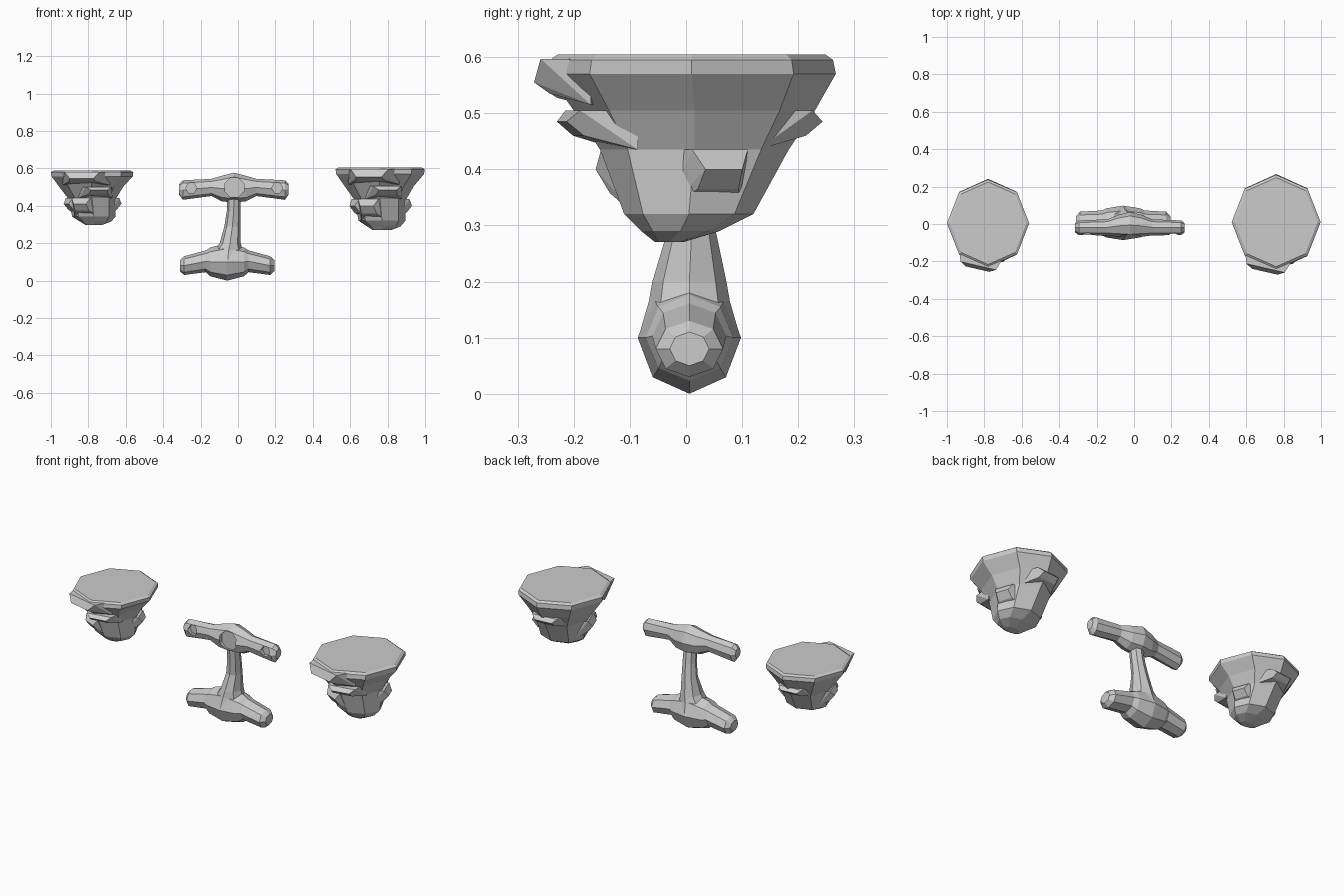
import bpy, bmesh
from math import sin, cos, pi, radians
from mathutils import Vector

if "Cube" in bpy.data.objects:
    bpy.data.objects.remove(bpy.data.objects["Cube"])


def finish(name, bm):
    bmesh.ops.recalc_face_normals(bm, faces=bm.faces[:])
    me = bpy.data.meshes.new(name)
    bm.to_mesh(me)
    bm.free()
    ob = bpy.data.objects.new(name, me)
    bpy.context.collection.objects.link(ob)
    return ob


def loft(name, axis, sections, n=8):
    """sections: position on axis, two centre values, two radii."""
    bm = bmesh.new()
    rings = []
    for p, a, b, ra, rb in sections:
        ring = []
        for i in range(n):
            t = 2 * pi * i / n
            u, v = a + ra * cos(t), b + rb * sin(t)
            ring.append(bm.verts.new((p, u, v) if axis == 'x' else (u, v, p)))
        rings.append(ring)
    for r, s in zip(rings, rings[1:]):
        for i in range(n):
            j = (i + 1) % n
            bm.faces.new((r[i], r[j], s[j], s[i]))
    bm.faces.new(rings[0])
    bm.faces.new(rings[-1])
    return finish(name, bm)


def ledge(name, centre, angle, reach, depth, width, zs):
    """Chipped stone lump pointing outwards at an angle."""
    d = Vector((cos(radians(angle)), sin(radians(angle)), 0))
    s = Vector((-d.y, d.x, 0))
    zlo, zmid, zhi = zs
    bm = bmesh.new()
    for k in (-1, 1):
        for r, w, z in ((reach - depth, 1, zlo), (reach - depth, 1, zhi),
                        (reach - .02, .75, zhi), (reach, .5, zmid),
                        (reach - .03, .55, (zlo + zmid) / 2)):
            bm.verts.new(Vector(centre) + d * r + s * (k * w * width) + Vector((0, 0, z)))
    res = bmesh.ops.convex_hull(bm, input=bm.verts[:])
    loose = [v for v in bm.verts if not v.link_faces]
    bmesh.ops.delete(bm, geom=loose, context='VERTS')
    bmesh.ops.dissolve_limit(bm, angle_limit=.03, verts=bm.verts[:], edges=bm.edges[:])
    return finish(name, bm)


# Pair of floating rocks: the left one is a smaller copy
def rock(side, cx, cy, ztop, sxy, sz):
    c = (0, 0, 0)
    parts = [
        loft(side + "_rock_body", 'z', [
            (-.335, .01, -.04, .05, .025),
            (-.315, .02, -.02, .09, .07),
            (-.285, .01, -.005, .125, .115),
            (-.17, 0, .005, .14, .168),
            (-.10, -.005, .005, .185, .215),
            (-.035, 0, 0, .235, .257),
            (-.01, 0, 0, .238, .252),
            (0, 0, 0, .222, .238)]),
        ledge(side + "_rock_front_lip", c, -103, .272, .12, .14, (-.09, -.05, -.008)),
        ledge(side + "_rock_front_ledge", c, -80, .235, .12, .10, (-.17, -.12, -.10)),
        ledge(side + "_rock_back_ledge", c, 95, .23, .12, .10, (-.17, -.12, -.10)),
        ledge(side + "_rock_right_knob", c, 20, .168, .1, .07, (-.275, -.205, -.17)),
        ledge(side + "_rock_left_knob", c, 200, .16, .1, .08, (-.28, -.205, -.17)),
        ledge(side + "_rock_front_knob", c, -115, .17, .1, .08, (-.29, -.205, -.17)),
    ]
    for ob in parts:
        for v in ob.data.vertices:
            v.co = (cx + v.co.x * sxy, cy + v.co.y * sxy, ztop + v.co.z * sz)


rock("right", .76, .01, .605, 1, 1)
rock("left", -.78, .004, .588, .925, .865)

# Wide foot bar with swollen middle
half = [(.252, .08, .035, .03), (.23, .08, .06, .05), (.115, .103, .066, .058),
        (.09, .1, .078, .077), (0, .1, .092, .1)]
loft("foot_bar", 'x',
     [(-.058 - d, .006, z, ry, rz) for d, z, ry, rz in half] +
     [(-.058 + d, .006, z, ry, rz) for d, z, ry, rz in half[-2::-1]])

# Tapering leaning column
loft("column", 'z', [
    (.10, -.056, .006, .115, .091), (.165, -.05, .006, .075, .072),
    (.20, -.042, .006, .056, .066), (.29, -.03, .01, .043, .043),
    (.37, -.023, .0, .037, .038), (.45, -.022, -.01, .036, .036)])

# Head bar with swollen middle
half = [(.293, -.02, .488, .025, .028), (.273, -.02, .484, .039, .052),
        (.12, -.018, .498, .043, .046), (.065, -.01, .492, .058, .068),
        (0, -.006, .497, .07, .08)]
head = loft("head_bar", 'x',
            [(-.022 - d, y, z, ry, rz) for d, y, z, ry, rz in half] +
            [(-.022 + d, y, z, ry, rz) for d, y, z, ry, rz in half[-2::-1]])

# Sockets cut in the front of the head bar
bm = bmesh.new()
for x, z, r, n, back in ((-.25, .495, .03, 6, -.035), (.21, .495, .03, 6, -.035),
                         (-.02, .497, .055, 8, -.045)):
    pts = [(x + r * cos(2 * pi * (i + (n == 8) / 2) / n),
            z + r * sin(2 * pi * (i + (n == 8) / 2) / n)) for i in range(n)]
    a = [bm.verts.new((u, -.2, v)) for u, v in pts]
    b = [bm.verts.new((u, back, v)) for u, v in pts]
    bm.faces.new(a)
    bm.faces.new(b)
    for i in range(n):
        j = (i + 1) % n
        bm.faces.new((a[i], a[j], b[j], b[i]))
cutter = finish("socket_cutter", bm)
cutter.hide_render = True
cutter.hide_set(True)
mod = head.modifiers.new("sockets", 'BOOLEAN')
mod.operation = 'DIFFERENCE'
mod.solver = 'EXACT'
mod.object = cutter
